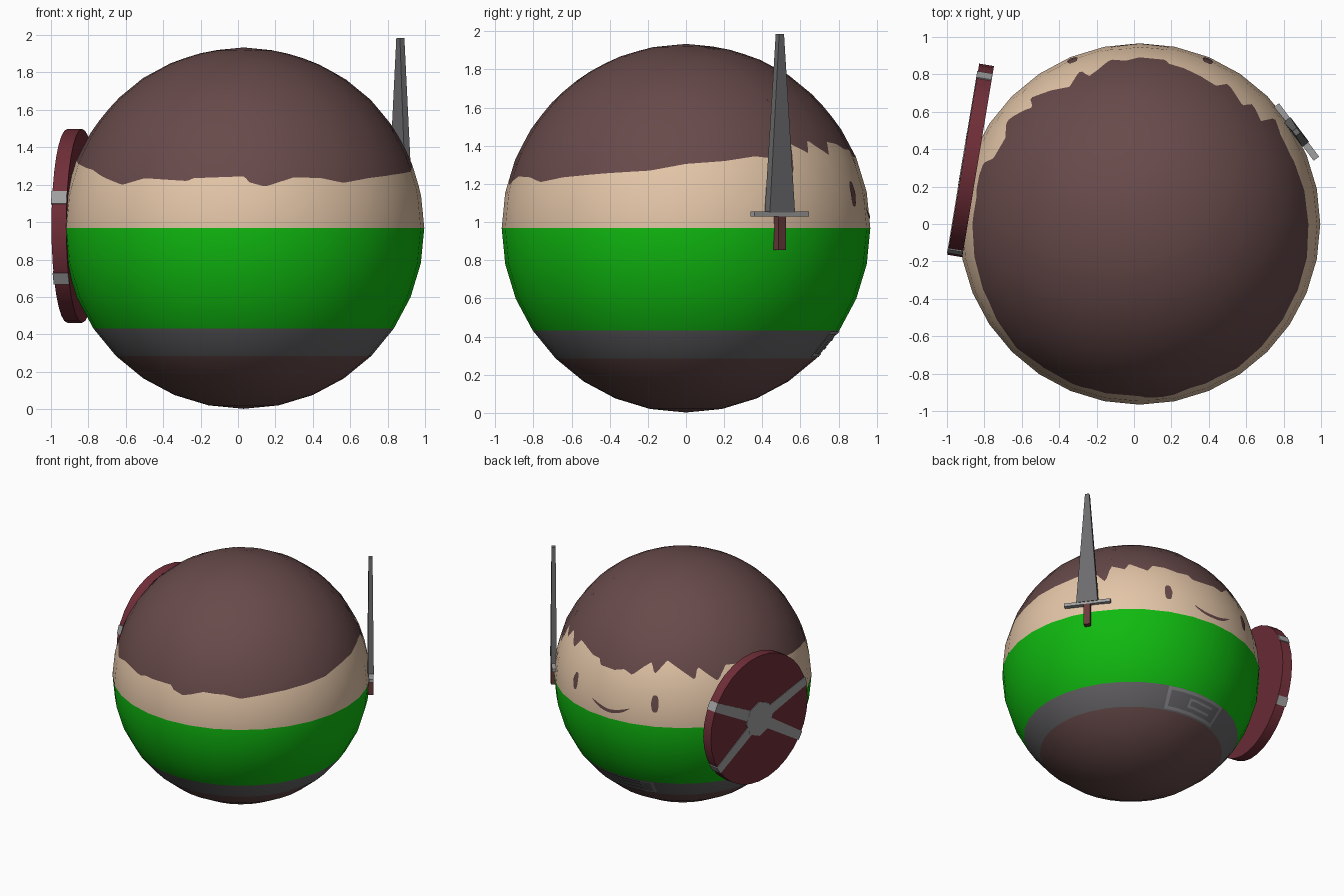
import bpy, bmesh, math
from mathutils import Vector, Matrix

if "Cube" in bpy.data.objects:
    bpy.data.objects.remove(bpy.data.objects["Cube"])

R, CX, CZ = 0.966, 0.03, 0.968          # ball radius and centre
STEP = math.pi / 16                     # ring and segment angle of the ball


def srgb(r, g, b):
    return [((c / 255 + 0.055) / 1.055) ** 2.4 for c in (r, g, b)] + [1]


def material(name, *rgb):
    m = bpy.data.materials.new(name)
    m.diffuse_color = srgb(*rgb)
    m.use_nodes = True
    m.node_tree.nodes["Principled BSDF"].inputs["Base Color"].default_value = m.diffuse_color
    return m


BROWN = material("dark brown", 104, 74, 74)
SKIN = material("skin", 228, 198, 168)
GREEN = material("green", 16, 186, 16)
BELT = material("belt grey", 102, 100, 103)
BUCKLE = material("buckle grey", 134, 132, 135)
MAROON = material("maroon", 112, 46, 56)
SILVER = material("silver", 160, 160, 160)
STEEL = material("steel", 108, 108, 110)
GRIP = material("grip brown", 104, 60, 60)


def make(name, bm, *mats):
    me = bpy.data.meshes.new(name)
    bm.to_mesh(me)
    bm.free()
    for m in mats:
        me.materials.append(m)
    ob = bpy.data.objects.new(name, me)
    bpy.context.collection.objects.link(ob)
    return ob


def surf(deg, z, off=0.0):
    """Point on the faceted ball; deg runs from the face (+y) towards -x."""
    phi, z = math.radians(deg), max(-R, min(R, z - CZ))
    k = max(-8, min(7, math.floor(math.asin(z / R) / STEP + 1e-6)))
    a, b = k * STEP, (k + 1) * STEP
    t = (z / R - math.sin(a)) / (math.sin(b) - math.sin(a))
    r = R * ((1 - t) * math.cos(a) + t * math.cos(b))
    r *= math.cos(STEP / 2) / math.cos(phi % STEP - STEP / 2)
    s = 1 + off / R
    return Vector((CX - r * s * math.sin(phi), r * s * math.cos(phi), CZ + z * s))


def ball_normals(ob):
    me = ob.data
    me.shade_smooth()
    c = Vector((CX, 0, CZ))
    me.normals_split_custom_set_from_vertices([(v.co - c).normalized() for v in me.vertices])


# Hairline: angle from the face centre, height
HAIR = [(0, 1.34), (5, 1.36), (9.7, 1.335), (15, 1.40), (19, 1.44), (21, 1.36),
        (27, 1.46), (34, 1.40), (41, 1.33), (42.5, 1.42), (52, 1.31), (57, 1.41),
        (66, 1.40), (69, 1.32), (73, 1.31), (80, 1.35), (107, 1.30), (117, 1.28),
        (128, 1.23), (136, 1.20), (145, 1.235), (161, 1.22), (163, 1.235),
        (180.5, 1.245), (181.5, 1.215), (187, 1.19), (197, 1.24), (207, 1.235),
        (215, 1.21), (226, 1.235), (242, 1.255), (258, 1.27), (270, 1.305),
        (283, 1.32), (294, 1.345), (303, 1.33), (308, 1.24), (310, 1.41),
        (317, 1.36), (319, 1.43), (328, 1.35), (331, 1.42), (337, 1.41),
        (344, 1.38), (349.5, 1.38), (351, 1.34), (360, 1.34)]


def hairline(deg):
    for (a, h), (b, g) in zip(HAIR, HAIR[1:]):
        if deg <= b:
            return h + (g - h) * (deg - a) / (b - a)
    return HAIR[-1][1]


# Ball body: bands follow the rings, the hair edge follows the hairline
COLS = 384
columns = []
for i in range(COLS):
    deg = 360 * i / COLS
    top = math.asin((hairline(deg) - CZ) / R)
    els = [-math.pi / 2 + STEP * k for k in range(8)]
    els += [top * k / 6 for k in range(6)]
    els += [top + (math.pi / 2 - top) * k / 14 for k in range(15)]
    columns.append([surf(deg, CZ + R * math.sin(e)) for e in els])
bm = bmesh.new()
grid = [[bm.verts.new(p) for p in col] for col in columns]
for i in range(COLS):
    a, b = grid[i], grid[(i + 1) % COLS]
    for j in range(len(a) - 1):
        f = bm.faces.new((a[j], b[j], b[j + 1], a[j + 1]))
        f.material_index = 0 if j < 4 or j >= 14 else 1 if j < 5 else 2 if j < 8 else 3
bmesh.ops.remove_doubles(bm, verts=bm.verts, dist=1e-5)
ball_normals(make("ball_body", bm, BROWN, BELT, GREEN, SKIN))


def patch(bm, d0, d1, low, high, n=16, rows=4):
    """Thin painted patch on the ball between two height functions."""
    g = []
    for i in range(n + 1):
        d = d0 + (d1 - d0) * i / n
        lo, hi = low(d), high(d)
        g.append([bm.verts.new(surf(d, lo + (hi - lo) * j / rows, 0.004)) for j in range(rows + 1)])
    for a, b in zip(g, g[1:]):
        for j in range(rows):
            bm.faces.new((a[j], b[j], b[j + 1], a[j + 1]))


# Eyes
for name, c in (("eye_left", 22.3), ("eye_right", -22.7)):
    bm = bmesh.new()
    half = lambda d: 0.065 * max(0.02, 1 - abs((d - c) / 1.75) ** 3) ** 0.5
    patch(bm, c - 1.75, c + 1.75, lambda d: 1.147 - half(d), lambda d: 1.147 + half(d))
    ball_normals(make(name, bm, BROWN))

# Smile
bm = bmesh.new()
curve = lambda d: 1.03 + 0.05 * (d / 10) ** 2
width = lambda d: 0.013 * max(0.1, 1 - abs(d / 10.5) ** 4)
patch(bm, -10, 10.5, lambda d: curve(d) - width(d), lambda d: curve(d) + width(d), 24)
ball_normals(make("smile", bm, BROWN))

# Belt buckle: frame and prong
bm = bmesh.new()
for d0, d1, z0, z1 in ((-19, -17, .295, .43), (17, 19, .295, .43), (-17, 17, .295, .313),
                       (-17, 17, .412, .43), (-3, 12, .378, .392), (-3, 12, .335, .349),
                       (-4.5, -3, .335, .392)):
    patch(bm, d0, d1, lambda d: z0, lambda d: z1)
ball_normals(make("belt_buckle", bm, BUCKLE))


def tapered_box(name, base, top, z0, z1, mat, frame):
    bm = bmesh.new()
    bmesh.ops.create_cube(bm, size=1)
    for v in bm.verts:
        w, d = top if v.co.z > 0 else base
        v.co = (v.co.x * w, v.co.y * d, z1 if v.co.z > 0 else z0)
    bm.transform(frame)
    return make(name, bm, mat)


# Sword, standing tangent to the ball
sword = Matrix.Translation((0.868, 0.492, 0)) @ Matrix.Rotation(math.atan2(-0.8, 0.6), 4, "Z")
tapered_box("sword_blade", (.165, .045), (.032, .03), 1.05, 1.985, STEEL, sword)
tapered_box("sword_guard", (.357, .036), (.357, .036), 1.03, 1.055, SILVER, sword)
tapered_box("sword_grip", (.05, .042), (.05, .042), 0.855, 1.03, GRIP, sword)

# Shield: local z points outwards, local x towards the face, local y up
t, up, n = Vector((.164, .986, 0)), Vector((0, 0, 1)), Vector((-.986, .164, 0))
shield = Matrix((t, up, -n)).transposed().to_4x4()
shield = Matrix((t, up, n)).transposed().to_4x4()
shield.translation = (-0.873, 0.34, 0.98)


def disc(name, radius, z0, z1, sides, mat):
    bm = bmesh.new()
    bmesh.ops.create_cone(bm, cap_ends=True, segments=sides, radius1=radius, radius2=radius, depth=z1 - z0)
    bmesh.ops.translate(bm, verts=bm.verts, vec=(0, 0, (z0 + z1) / 2))
    bm.transform(shield)
    bmesh.ops.recalc_face_normals(bm, faces=bm.faces)
    ob = make(name, bm, mat)
    for p in ob.data.polygons:
        p.use_smooth = len(p.vertices) == 4
    ob.data.set_sharp_from_angle(angle=math.radians(30))


disc("shield_disc", 0.518, -0.04, 0.04, 32, MAROON)
disc("shield_boss", 0.14, 0.03, 0.045, 8, SILVER)

# Shield straps reaching over the rim
for k, ang in enumerate((28, 163, 213, -33)):
    bm = bmesh.new()
    bmesh.ops.create_cube(bm, size=1)
    for v in bm.verts:
        wide = 0.07 if v.co.x > 0 else 0.085
        v.co = (0.522 if v.co.x > 0 else 0.1, v.co.y * wide, 0.044 if v.co.z > 0 else -0.039)
    bm.transform(shield @ Matrix.Rotation(math.radians(ang), 4, "Z"))
    bmesh.ops.recalc_face_normals(bm, faces=bm.faces)
    make(f"shield_strap_{k + 1}", bm, SILVER)
